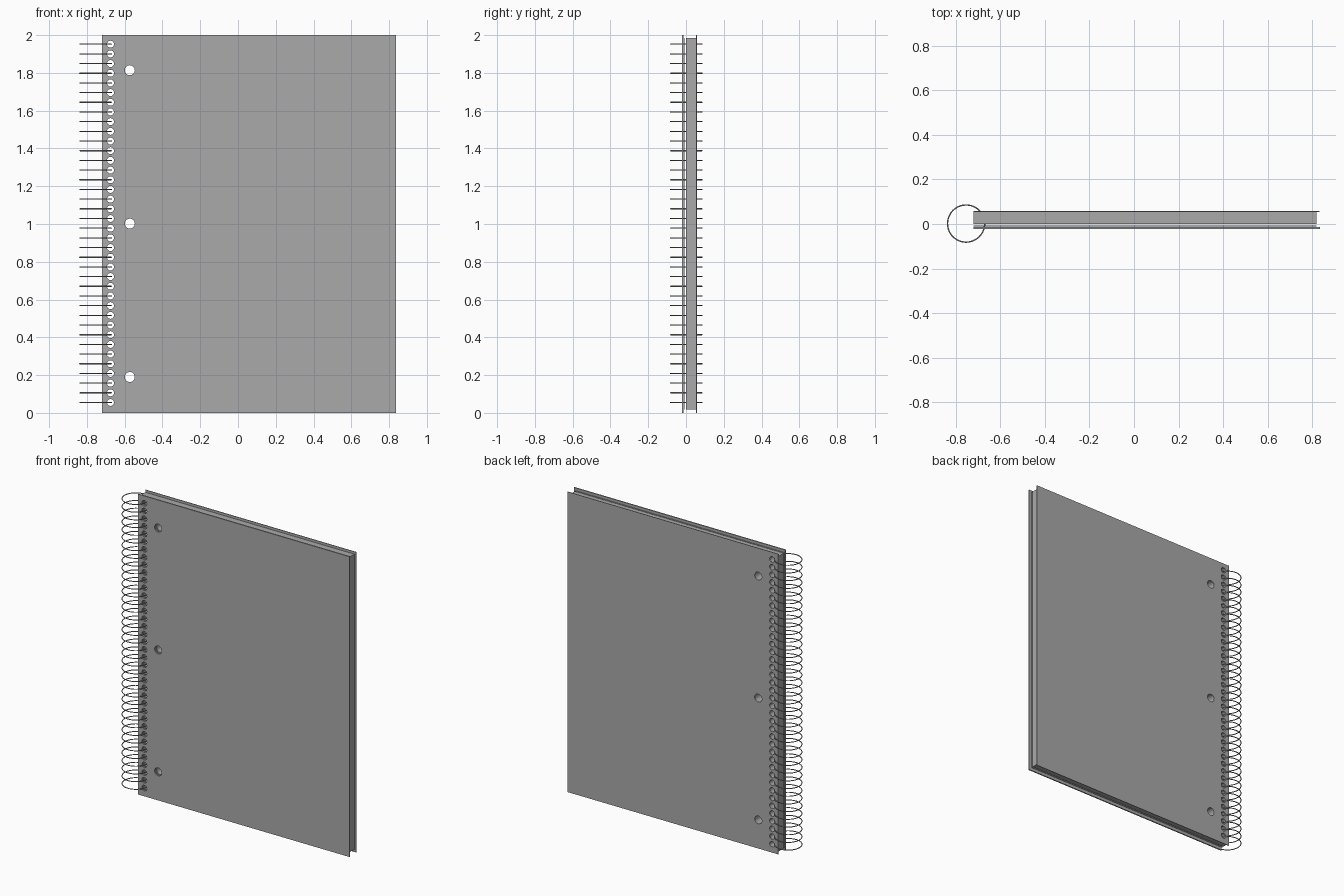
import bpy, bmesh, math
from mathutils import Matrix, Vector

cube = bpy.data.objects.get("Cube")
if cube:
    bpy.data.objects.remove(cube, do_unlink=True)


def material(name, value):
    m = bpy.data.materials.new(name)
    m.use_nodes = True
    color = (value, value, value, 1)
    m.diffuse_color = color
    m.node_tree.nodes["Principled BSDF"].inputs["Base Color"].default_value = color
    return m


grey = material("plain grey", 0.40)


def add_object(name, bm):
    mesh = bpy.data.meshes.new(name)
    bm.to_mesh(mesh)
    bm.free()
    mesh.materials.append(grey)
    ob = bpy.data.objects.new(name, mesh)
    bpy.context.collection.objects.link(ob)
    return ob


def select(ob):
    bpy.ops.object.select_all(action="DESELECT")
    ob.select_set(True)
    bpy.context.view_layer.objects.active = ob


# Binding layout
RINGS, Z0, Z1 = 38, 0.055, 1.952
PITCH = (Z1 - Z0) / (RINGS - 1)

# Cutter: a row of small ring holes plus three large binder holes
holes = [(-0.675, Z0 + i * PITCH, 0.0185) for i in range(RINGS)]
holes += [(-0.573, z, 0.0265) for z in (0.19, 1.002, 1.814)]
bm = bmesh.new()
for x, z, r in holes:
    bmesh.ops.create_cone(bm, cap_ends=True, segments=24, radius1=r, radius2=r, depth=0.4,
                          matrix=Matrix.Translation((x, 0, z)) @ Matrix.Rotation(math.pi / 2, 4, "X"))
cutter = add_object("hole_cutter", bm)
cutter.hide_render = True


def sheet(name, x1, y0, y1, z0, z1):
    """Punched slab whose left edge lies on the spine."""
    x0 = -0.72
    bm = bmesh.new()
    bmesh.ops.create_cube(bm, size=1)
    bmesh.ops.scale(bm, vec=(x1 - x0, y1 - y0, z1 - z0), verts=bm.verts)
    bmesh.ops.translate(bm, vec=Vector((x0 + x1, y0 + y1, z0 + z1)) / 2, verts=bm.verts)
    ob = add_object(name, bm)
    mod = ob.modifiers.new("holes", "BOOLEAN")
    mod.operation = "DIFFERENCE"
    mod.solver = "EXACT"
    mod.object = cutter
    select(ob)
    bpy.ops.object.modifier_apply(modifier=mod.name)
    bpy.ops.object.shade_smooth_by_angle(angle=math.radians(30))


# Covers, divider and paper block
sheet("front_cover", 0.836, -0.022, -0.014, 0.0, 2.0)
sheet("divider_sheet", 0.82, -0.011, -0.007, 0.018, 1.984)
sheet("page_block", 0.82, 0.0, 0.053, 0.018, 1.984)
sheet("back_cover", 0.833, 0.054, 0.058, 0.0, 2.0)
bpy.data.objects.remove(cutter, do_unlink=True)

# Wire rings repeated up the spine
bpy.ops.mesh.primitive_torus_add(major_segments=48, minor_segments=8, major_radius=0.0835,
                                 minor_radius=0.003, location=(-0.754, 0.002, Z0))
rings = bpy.context.object
rings.name = "wire_rings"
rings.data.materials.append(grey)
bpy.ops.object.shade_smooth()
array = rings.modifiers.new("repeat", "ARRAY")
array.count = RINGS
array.use_relative_offset = False
array.use_constant_offset = True
array.constant_offset_displace = (0, 0, PITCH)
